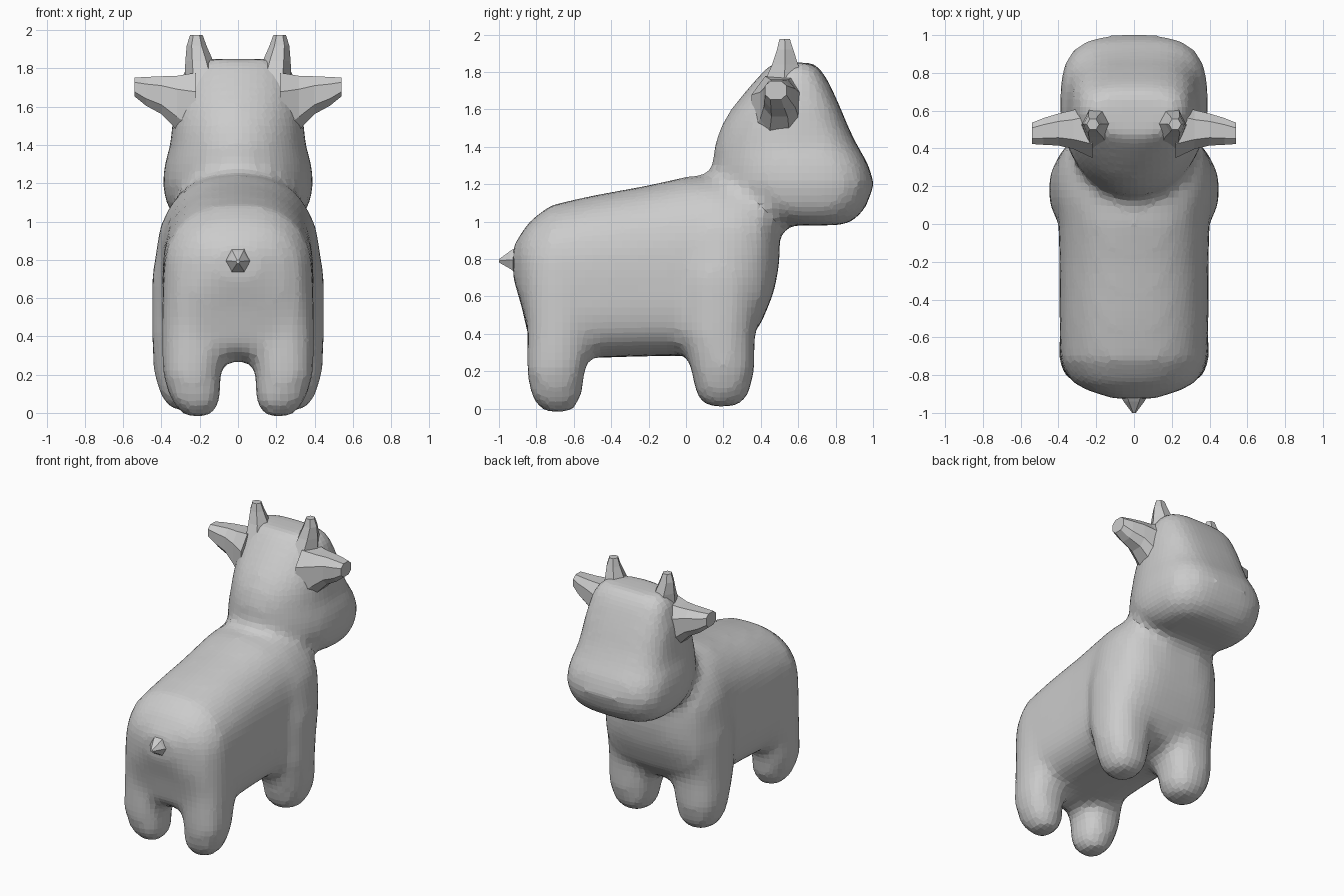
import bpy, bmesh
from math import cos, sin, pi

if "Cube" in bpy.data.objects:
    bpy.data.objects.remove(bpy.data.objects["Cube"])


def power(c, e):
    return (abs(c) ** (2 / e)) * (1 if c >= 0 else -1)


def loft(bm, rings, place, n=28, elo=2.4, ehi=2.4, mid=0.5, turn=0.0):
    """Capped superellipse loft; ring = (s, u0, u1, v0, v1)."""
    loops = []
    for s, u0, u1, v0, v1 in rings:
        uc, hu, vc = (u0 + u1) / 2, (u1 - u0) / 2, v0 + (v1 - v0) * mid
        loop = []
        for i in range(n):
            a = 2 * pi * i / n + turn
            e = ehi if sin(a) >= 0 else elo
            hv = (v1 - vc) if sin(a) >= 0 else (vc - v0)
            loop.append(bm.verts.new(place(uc + hu * power(cos(a), e),
                                           vc + hv * power(sin(a), e), s)))
        loops.append(loop)
    for a, b in zip(loops, loops[1:]):
        for i in range(n):
            j = (i + 1) % n
            bm.faces.new((a[i], a[j], b[j], b[i]))
    bm.faces.new(loops[0][::-1])
    bm.faces.new(loops[-1])


def finish(name, bm):
    bmesh.ops.recalc_face_normals(bm, faces=bm.faces[:])
    me = bpy.data.meshes.new(name)
    bm.to_mesh(me)
    bm.free()
    ob = bpy.data.objects.new(name, me)
    bpy.context.collection.objects.link(ob)
    return ob


def sym(rows):
    return [(s, -w, w, a, b) for s, a, b, w in rows]


# Trunk, head and legs, fused into one skin
bm = bmesh.new()
trunk = [(-.925, .70, .87, .11), (-.88, .55, .94, .25), (-.83, .33, 1.01, .34),
         (-.72, .27, 1.09, .39), (-.5, .27, 1.14, .395), (-.2, .28, 1.195, .395),
         (0, .28, 1.24, .40), (.15, .30, 1.25, .42), (.3, .33, 1.23, .42),
         (.40, .45, 1.2, .38), (.47, .62, 1.12, .28), (.50, .78, 1.02, .14)]
loft(bm, sym(trunk), lambda u, v, s: (u, s, v), elo=3.6, ehi=2.5)

head = [(.98, .5, .84, .24), (1.02, .32, .92, .33), (1.1, .2, .975, .38),
        (1.2, .14, 1.005, .395), (1.3, .14, .98, .385), (1.4, .15, .92, .355),
        (1.5, .18, .87, .345), (1.6, .24, .83, .335), (1.7, .32, .785, .315),
        (1.79, .40, .74, .285), (1.85, .46, .68, .23)]
loft(bm, sym(head), lambda u, v, s: (u, v, s), elo=2.0, ehi=3.2, mid=.55)

rear_leg = [(-.02, .14, .28, -.76, -.61), (.06, .09, .35, -.83, -.56), (.2, .09, .395, -.85, -.54),
            (.4, .05, .40, -.85, -.49), (.65, .0, .395, -.86, -.45)]
front_leg = [(.01, .18, .34, .1, .28), (.08, .12, .40, .05, .34), (.2, .10, .44, .03, .365),
             (.4, .06, .45, -.03, .37), (.7, .02, .45, -.05, .42), (.98, .05, .41, .0, .42)]
for sx in (1, -1):
    for leg in (rear_leg, front_leg):
        loft(bm, leg, lambda u, v, s: (sx * u, v, s))
body = finish("body", bm)
rem = body.modifiers.new("fuse", 'REMESH')
rem.mode = 'VOXEL'
rem.voxel_size = 0.04
smo = body.modifiers.new("soften", 'SMOOTH')
smo.factor = 0.5
smo.iterations = 6

# Horns and ears, a faceted pair of each
horn = [(1.70, .08, .28, .38, .66), (1.84, .13, .275, .45, .61), (1.92, .165, .268, .48, .58),
        (1.975, .185, .25, .495, .56)]
ear = [(.22, .34, .66, 1.36, 1.79), (.32, .39, .61, 1.47, 1.77), (.40, .41, .59, 1.555, 1.765),
       (.48, .415, .565, 1.60, 1.76), (.54, .42, .54, 1.65, 1.755)]
for sx, side in ((1, "right"), (-1, "left")):
    bm = bmesh.new()
    loft(bm, horn, lambda u, v, s: (sx * u, v, s), n=6, elo=2, ehi=2)
    finish("horn_" + side, bm)
    bm = bmesh.new()
    loft(bm, ear, lambda u, v, s: (sx * s, u, v), n=8, elo=2.6, ehi=2.6, turn=pi / 8)
    finish("ear_" + side, bm)

# Tail stub
bm = bmesh.new()
loft(bm, [(-.87, -.09, .09, .68, .90), (-.94, -.055, .055, .74, .85), (-1.0, -.01, .01, .78, .80)],
     lambda u, v, s: (u, s, v), n=6, elo=2, ehi=2)
finish("tail", bm)
